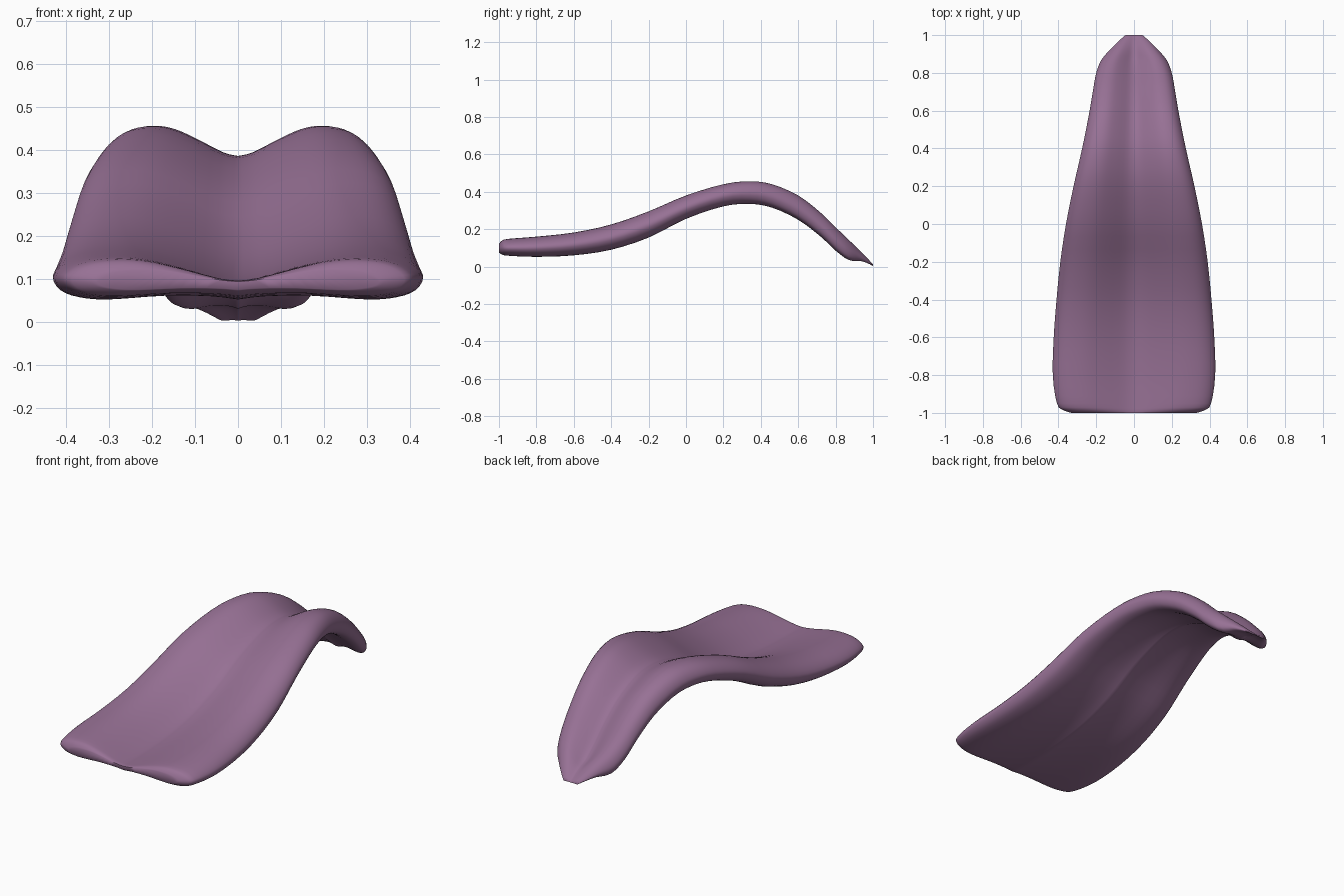
import bpy, bmesh

cube = bpy.data.objects.get("Cube")
if cube:
    bpy.data.objects.remove(cube, do_unlink=True)

# Stations along the length: y, half width, underside z, top z
STATIONS = [
    (-1.0, .33, .075, .12), (-.985, .375, .065, .138), (-.95, .408, .058, .148),
    (-.8, .43, .052, .16), (-.6, .425, .06, .182), (-.4, .41, .09, .225),
    (-.2, .39, .155, .295), (0, .36, .255, .38), (.2, .32, .322, .44),
    (.34, .288, .335, .456), (.46, .262, .315, .44), (.6, .235, .25, .38),
    (.72, .215, .16, .288), (.8, .2, .085, .21), (.87, .172, .035, .143),
    (.93, .12, .03, .085), (.97, .08, .018, .044), (1.0, .045, .003, .012)]

# Half cross-section: share of half width, share of thickness, groove to belly
SECTION = [(0, .42), (.12, .49), (.35, .77), (.53, .95), (.68, 1), (.83, .94),
           (.94, .76), (1, .48), (.96, .2), (.86, .05), (.7, 0), (.4, .08),
           (.15, .07), (0, 0)]


def smooth_path(points, steps):
    """Sample a curve that passes through every point."""
    result = []
    for i in range(len(points) - 1):
        a, b = points[max(i - 1, 0)], points[i]
        c, d = points[i + 1], points[min(i + 2, len(points) - 1)]
        for s in range(steps):
            t = s / steps
            result.append([
                q + t * ((r - p) + t * (2 * p - 5 * q + 4 * r - e
                         + t * (3 * (q - r) + e - p))) / 2
                for p, q, r, e in zip(a, b, c, d)])
    return result + [list(points[-1])]


# Flat colour
mat = bpy.data.materials.new("dusty_purple")
colour = (.31, .165, .30, 1)
mat.use_nodes = True
mat.diffuse_color = colour
shader = next(n for n in mat.node_tree.nodes if n.type == 'BSDF_PRINCIPLED')
shader.inputs["Base Color"].default_value = colour

# Full closed section: one half plus its mirror
half = smooth_path(SECTION, 3)
loop = half + [(-u, v) for u, v in reversed(half[1:-1])]

# Loft the section along the stations
bm = bmesh.new()
rings = []
for y, w, low, high in smooth_path(STATIONS, 3):
    rings.append([bm.verts.new((u * w, y, low + v * (high - low))) for u, v in loop])
n = len(loop)
for a, b in zip(rings, rings[1:]):
    for i in range(n):
        j = (i + 1) % n
        bm.faces.new((a[i], a[j], b[j], b[i]))

# Close both ends with strips from top to belly
last = len(half) - 1
for ring in (rings[0], rings[-1]):
    for side in (1, -1):
        k = 0
        while last - 2 * k > 1:
            ids = [k, k + 1, last - k - 1, last - k]
            verts = [ring[(side * i) % n] for i in ids]
            bm.faces.new(list(dict.fromkeys(verts)))
            k += 1
bmesh.ops.recalc_face_normals(bm, faces=bm.faces)

mesh = bpy.data.meshes.new("tongue")
bm.to_mesh(mesh)
bm.free()
mesh.materials.append(mat)
tongue = bpy.data.objects.new("tongue", mesh)
bpy.context.collection.objects.link(tongue)
bpy.context.view_layer.objects.active = tongue
tongue.select_set(True)
bpy.ops.object.shade_smooth_by_angle(angle=1.2)
